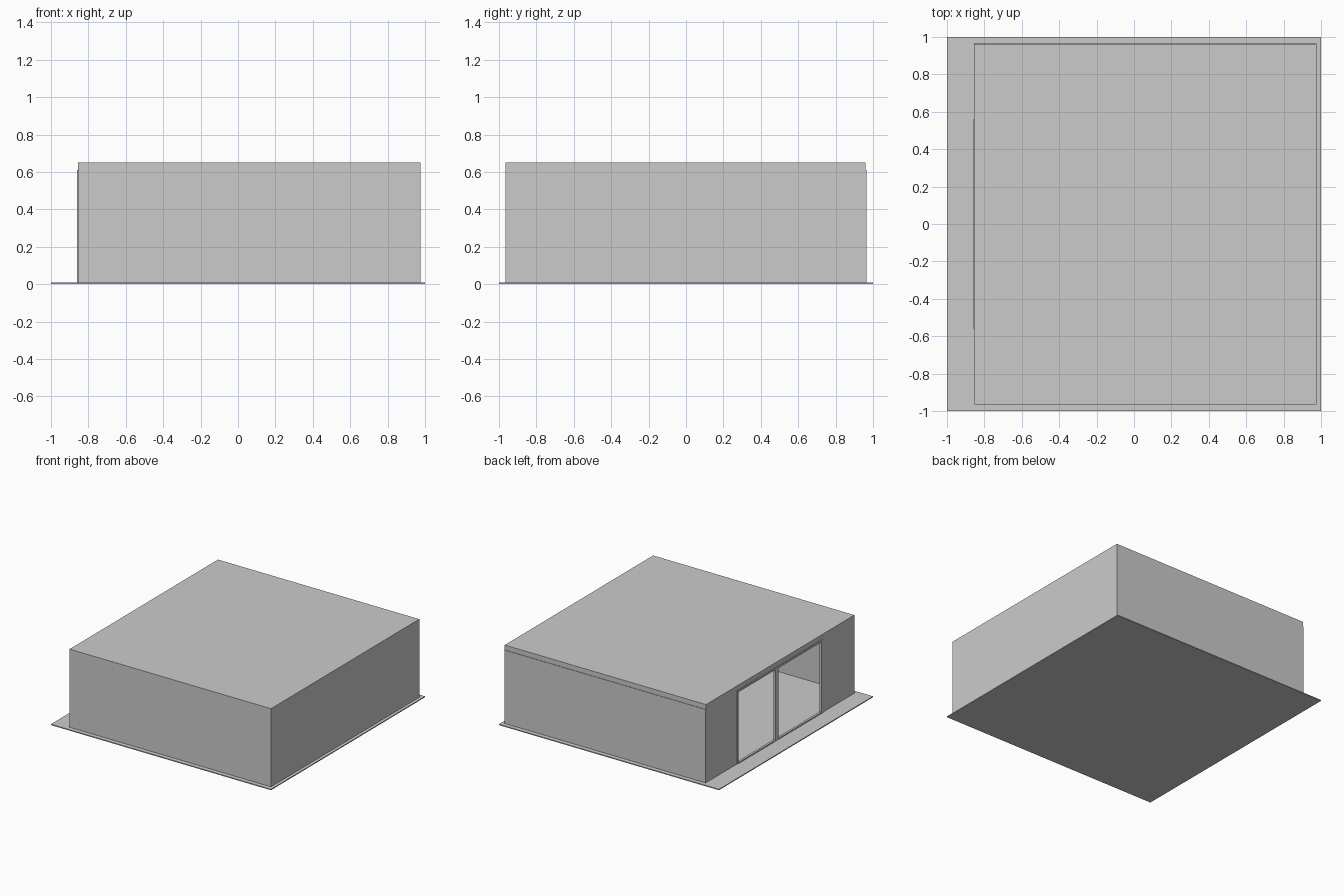
import bpy

if "Cube" in bpy.data.objects:
    bpy.data.objects.remove(bpy.data.objects["Cube"])


def box(name, x0, x1, y0, y1, z0, z1):
    bpy.ops.mesh.primitive_cube_add(size=1, location=((x0 + x1) / 2, (y0 + y1) / 2, (z0 + z1) / 2))
    ob = bpy.context.object
    ob.name = name
    ob.scale = (x1 - x0, y1 - y0, z1 - z0)
    bpy.ops.object.transform_apply(location=False, rotation=False, scale=True)
    return ob


L, R, F, B = -0.855, 0.975, -0.965, 0.965   # outer wall faces
T = 0.013                                   # wall thickness
BASE, EAVE, TOP = 0.008, 0.61, 0.65
DOOR = 0.56                                 # half width of the doorway

# Ground slab and flat roof
box("ground_slab", -1, 1, -1, 1, 0, BASE)
box("roof", L, R, F, 0.961, EAVE, TOP)

# Closed walls
box("front_wall", L, R, F, F + T, BASE, EAVE)
box("back_wall", L, R, B - T, B, BASE, EAVE)
box("right_wall", R - T, R, F + T, B - T, BASE, EAVE)

# Left wall, split by the full-height doorway
box("left_wall_front", L, L + T, F + T, -DOOR, BASE, EAVE)
box("left_wall_back", L, L + T, DOOR, B - T, BASE, EAVE)

# Door frame, standing slightly proud of the wall
f0, f1, w = -0.86, -0.842, 0.015
box("frame_jamb_front", f0, f1, -DOOR, -DOOR + 0.03, BASE, EAVE)
box("frame_jamb_back", f0, f1, DOOR - w, DOOR, BASE, EAVE)
box("frame_head", f0, f1, -DOOR + 0.03, DOOR - w, EAVE - w, EAVE)
box("frame_sill", f0, f1, -DOOR + 0.03, DOOR - w, BASE, BASE + 0.01)
box("frame_mullion", f0, f1, 0.03, 0.065, BASE + 0.01, EAVE - w)
